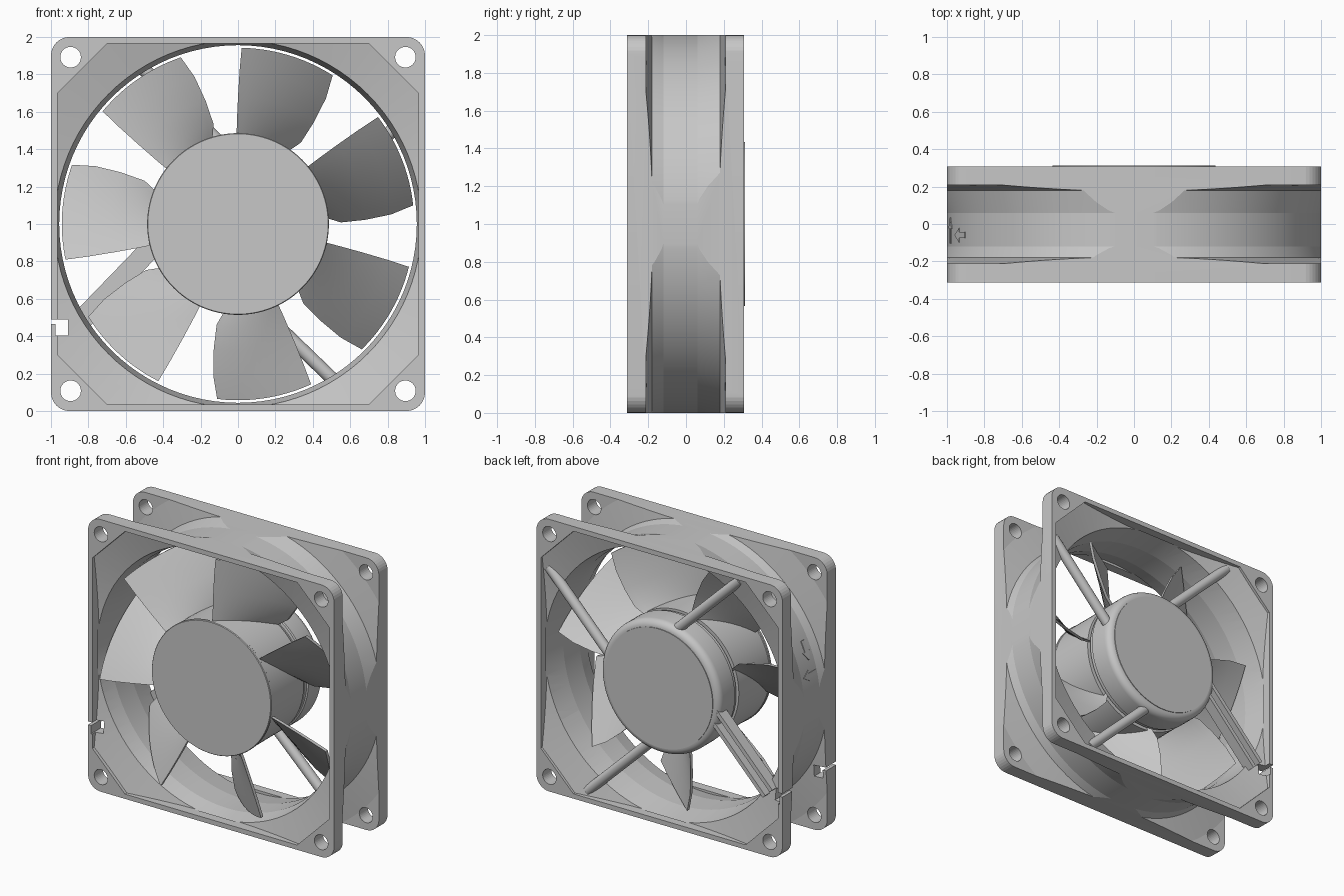
import bpy, bmesh, math
from math import sin, cos, radians, pi
from mathutils import Matrix, Vector

if "Cube" in bpy.data.objects:
    bpy.data.objects.remove(bpy.data.objects["Cube"], do_unlink=True)

grey = bpy.data.materials.new("light_grey_plastic")
grey.use_nodes = True
COLOUR = (0.57, 0.57, 0.57, 1)
grey.diffuse_color = COLOUR
grey.node_tree.nodes["Principled BSDF"].inputs["Base Color"].default_value = COLOUR
parts = []


def finish(name, bm, keep=True):
    bmesh.ops.recalc_face_normals(bm, faces=bm.faces[:])
    mesh = bpy.data.meshes.new(name)
    bm.to_mesh(mesh)
    bm.free()
    mesh.materials.append(grey)
    ob = bpy.data.objects.new(name, mesh)
    bpy.context.collection.objects.link(ob)
    if keep:
        parts.append(ob)
    return ob


def lathe(name, profile, keep=True, steps=96):
    """Revolve a closed (radius, y) outline about the y axis."""
    bm = bmesh.new()
    vs = [bm.verts.new((r, y, 0)) for r, y in profile]
    edges = [bm.edges.new((vs[i - 1], vs[i])) for i in range(len(vs))
             if not (profile[i - 1][0] == 0 and profile[i][0] == 0)]
    bmesh.ops.spin(bm, geom=vs + edges, cent=(0, 0, 0), axis=(0, 1, 0),
                   angle=2 * pi, steps=steps, use_duplicate=False)
    bmesh.ops.remove_doubles(bm, verts=bm.verts[:], dist=1e-5)
    return finish(name, bm, keep)


def prism(name, pts, y0, y1, keep=True):
    """Extrude an (x, z) polygon along y."""
    bm = bmesh.new()
    a = [bm.verts.new((x, y0, z)) for x, z in pts]
    b = [bm.verts.new((x, y1, z)) for x, z in pts]
    bm.faces.new(a)
    bm.faces.new(b)
    for i in range(len(pts)):
        bm.faces.new((a[i - 1], a[i], b[i], b[i - 1]))
    return finish(name, bm, keep)


def rect(x0, x1, z0, z1):
    return [(x0, z0), (x1, z0), (x1, z1), (x0, z1)]


def boolean(ob, other, op="DIFFERENCE"):
    other.hide_render = True
    mod = ob.modifiers.new("cut", "BOOLEAN")
    mod.operation, mod.object, mod.solver = op, other, "EXACT"
    bpy.context.view_layer.objects.active = ob
    bpy.ops.object.modifier_apply(modifier=mod.name)
    bpy.data.objects.remove(other, do_unlink=True)


# Frame: rounded square block
FRONT, BACK = -0.313, 0.308
outline = []
for k, (sx, sz) in enumerate(((1, 1), (-1, 1), (-1, -1), (1, -1))):
    for i in range(9):
        a = k * pi / 2 + i * pi / 16
        outline.append((0.9 * sx + 0.1 * cos(a), 0.9 * sz + 0.1 * sin(a)))
frame = prism("frame", outline, FRONT, BACK)

# Outer groove that leaves the duct and two flanges
boolean(frame, lathe("groove_cutter", [
    (1.036, 0.18), (1.22, 0.208), (1.6, 0.208), (1.6, -0.212),
    (1.22, -0.212), (1.024, -0.18), (1.006, -0.12), (1.006, 0.06)], False))

# Air passage
boolean(frame, lathe("bore_cutter", [
    (0, -0.245), (0.983, -0.245), (0.956, -0.12), (0.956, 0.06),
    (0.985, 0.245), (0, 0.245)], False))

# Octagonal funnel recess on each face
side, corner = 0.965, 0.70
octagon = [(side, -corner), (side, corner), (corner, side), (-corner, side),
           (-side, corner), (-side, -corner), (-corner, -side), (corner, -side)]
for s in (-1, 1):
    cutter = prism("recess_cutter", octagon, s * 0.2, s * 0.45, False)
    cone = lathe("cone_cutter", [(0, s * 0.236), (0.98, s * 0.236),
                                 (1.3, s * 0.32), (1.3, s * 0.5), (0, s * 0.5)], False)
    boolean(cutter, cone, "INTERSECT")
    boolean(frame, cutter)

# Screw holes
for sx in (-1, 1):
    for sz in (-1, 1):
        hole = [(0.895 * sx + 0.055 * cos(i * pi / 16),
                 0.892 * sz + 0.055 * sin(i * pi / 16)) for i in range(32)]
        boolean(frame, prism("hole_cutter", hole, -0.5, 0.5, False))

# Cable notch with a narrow entry
boolean(frame, prism("notch_cutter", rect(-0.975, -0.91, -0.595, -0.51), -0.5, 0.5, False))
boolean(frame, prism("slot_cutter", rect(-1.1, -0.97, -0.535, -0.51), -0.5, 0.5, False))

# Rotor cup
lathe("rotor_hub", [(0, -0.31), (0.482, -0.31), (0.486, -0.305), (0.486, -0.29),
                    (0.482, -0.285), (0.482, 0.075), (0.44, 0.075), (0.44, 0.09), (0, 0.09)])

# Motor base with rounded rear edge, and the disc on it
rim = [(0.435 + 0.05 * sin(t), 0.258 + 0.05 * cos(t))
       for t in [i * pi / 12 for i in range(7)]]
lathe("motor_base", [(0, BACK)] + rim + [(0.485, 0.125), (0.475, 0.12),
                                         (0.475, 0.095), (0, 0.095)])
lathe("rear_disc", [(0, 0.3), (0.435, 0.3), (0.435, 0.313), (0, 0.313)])

# Blades: radius, straight edge angle, curved edge angle, front y, rear y
stations = [(0.46, 91, 56, -0.285, 0.07), (0.55, 90.6, 52.3, -0.286, 0.09),
            (0.68, 90, 53.3, -0.288, 0.105), (0.82, 89.4, 55, -0.29, 0.115),
            (0.942, 88.8, 57.5, -0.29, 0.12)]
COLS = 12
for k in range(7):
    bm = bmesh.new()
    rows = []
    for r, a0, a1, y0, y1 in stations:
        row = []
        for i in range(COLS + 1):
            s = i / COLS
            a = radians(a0 + (a1 - a0) * s + k * 360 / 7)
            y = y0 + (y1 - y0) * (0.8 * s + 0.2 * s * s)
            row.append(bm.verts.new((r * cos(a), y, r * sin(a))))
        rows.append(row)
    for p, q in zip(rows, rows[1:]):
        for i in range(COLS):
            bm.faces.new((p[i], p[i + 1], q[i + 1], q[i]))
    rear = bmesh.ops.extrude_face_region(bm, geom=bm.faces[:], use_keep_orig=True)["geom"]
    bmesh.ops.translate(bm, vec=(0, 0.026, 0),
                        verts=[g for g in rear if isinstance(g, bmesh.types.BMVert)])
    finish(f"blade_{k + 1}", bm)

# Struts: three round rods and one cable channel, set off the centre line
OFFSET = -0.245
for k, angle in enumerate((46, 136, 226, 316)):
    turn = Matrix.Rotation(-radians(angle), 4, "Y")
    if k == 2:
        walls = [("channel_floor", -0.055, 0.055, 0.215, 0.24),
                 ("channel_wall_upper", -0.055, -0.025, 0.22, 0.298),
                 ("channel_wall_lower", 0.025, 0.055, 0.22, 0.298)]
        for name, z0, z1, y0, y1 in walls:
            ob = prism(name, rect(0.34, 1.0, OFFSET + z0, OFFSET + z1), y0, y1)
            ob.data.transform(turn)
    else:
        bm = bmesh.new()
        bmesh.ops.create_cone(bm, cap_ends=True, segments=24, radius1=0.036,
                              radius2=0.036, depth=0.76,
                              matrix=Matrix.Translation((0.72, 0.248, OFFSET))
                              @ Matrix.Rotation(pi / 2, 4, "Y"))
        bm.transform(turn)
        finish(f"strut_{k + 1}", bm)

# Small direction arrows on the duct
arrow = [(-0.07, -0.016), (0.01, -0.016), (0.01, -0.038), (0.07, 0),
         (0.01, 0.038), (0.01, 0.016), (-0.07, 0.016)]
for name, deg, y, axial in (("rotation_arrow", 157.5, -0.06, False),
                            ("airflow_arrow", 167, -0.035, True)):
    a = radians(deg)
    out = Vector((cos(a), 0, sin(a)))
    along = Vector((0, 1, 0)) if axial else Vector((-sin(a), 0, cos(a)))
    m = Matrix((along, out, along.cross(out))).transposed().to_4x4()
    m.translation = out * 1.004 + Vector((0, y, 0))
    prism(name, arrow, -0.004, 0.006).data.transform(m)

# Raise onto the ground and shade, keeping the duct's cone bands crisp
for ob in parts:
    ob.location.z += 1
    bpy.ops.object.select_all(action="DESELECT")
    ob.select_set(True)
    bpy.context.view_layer.objects.active = ob
    bpy.ops.object.shade_smooth_by_angle(angle=radians(7 if ob == frame else 25))
